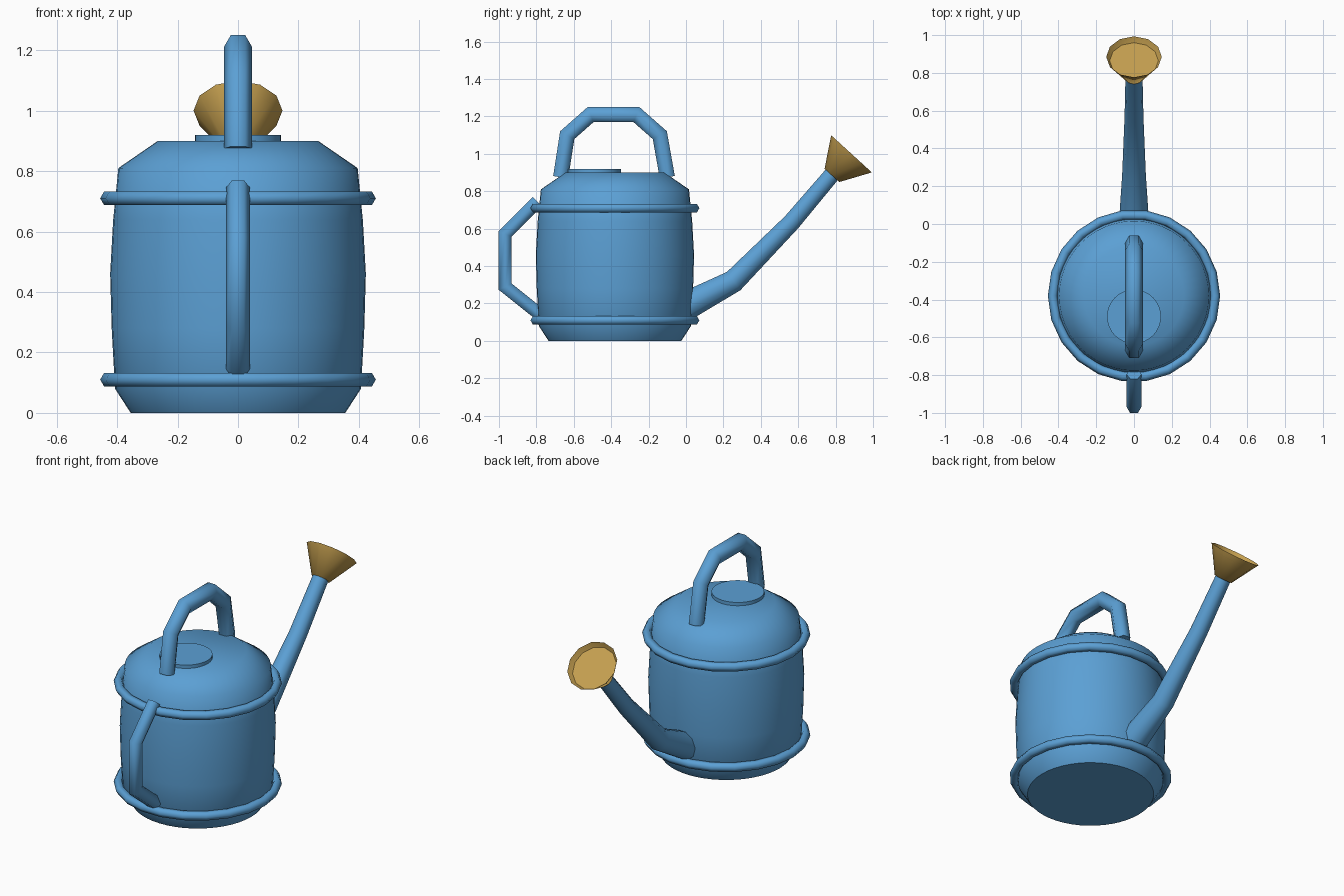
import bpy, math
from mathutils import Vector, Matrix

if "Cube" in bpy.data.objects:
    bpy.data.objects.remove(bpy.data.objects["Cube"])

CY = -0.38  # body centre in y


def material(name, rgb):
    m = bpy.data.materials.new(name)
    m.diffuse_color = (*rgb, 1)
    m.use_nodes = True
    m.node_tree.nodes["Principled BSDF"].inputs["Base Color"].default_value = m.diffuse_color
    return m


BLUE = material("blue_enamel", (0.105, 0.35, 0.66))
GOLD = material("brass", (0.56, 0.35, 0.08))


def make(name, verts, faces, mat, angle=65):
    me = bpy.data.meshes.new(name)
    me.from_pydata(verts, [], faces)
    me.materials.append(mat)
    ob = bpy.data.objects.new(name, me)
    bpy.context.collection.objects.link(ob)
    bpy.ops.object.select_all(action='DESELECT')
    ob.select_set(True)
    bpy.context.view_layer.objects.active = ob
    bpy.ops.object.shade_smooth_by_angle(angle=math.radians(angle))
    return ob


def loft(name, rings, mat, caps=(True, True), closed=False, angle=65):
    """Bridge equal rings of points into a skin, with optional end caps."""
    n, k = len(rings[0]), len(rings)
    verts = [p for r in rings for p in r]
    faces = []
    for i in range(k if closed else k - 1):
        a, b = i * n, (i + 1) % k * n
        faces += [(a + j, a + (j + 1) % n, b + (j + 1) % n, b + j) for j in range(n)]
    if caps[0] and not closed:
        faces.append(tuple(reversed(range(n))))
    if caps[1] and not closed:
        faces.append(tuple(range((k - 1) * n, k * n)))
    return make(name, verts, faces, mat, angle)


def lathe(name, profile, cy, n, mat, angle=65):
    rings = [[(r * math.cos(t), cy + r * math.sin(t), z)
              for t in (2 * math.pi * j / n for j in range(n))] for r, z in profile]
    return loft(name, rings, mat, angle=angle)


def tube(name, path, radii, sides, mat, caps=(True, True)):
    """Mitred tube along (y, z) points, with corners pointing to +x and -x."""
    pts = [Vector((0, y, z)) for y, z in path]
    rings = []
    for i, p in enumerate(pts):
        d0 = (p - pts[max(i - 1, 0)]).normalized()
        d1 = (pts[min(i + 1, len(pts) - 1)] - p).normalized()
        d = (d0 + d1).normalized()
        side = Vector((1, 0, 0))
        up = d.cross(side)
        ref = d1 if d1.length else d0
        stretch = 1 / max(d.dot(ref), 0.5)
        rings.append([p + radii[i] * (math.cos(t) * side + math.sin(t) * stretch * up)
                      for t in (2 * math.pi * j / sides for j in range(sides))])
    return loft(name, rings, mat, caps)


# Barrel with a sloped shoulder
lathe("body", [(0.355, 0), (0.407, 0.08), (0.418, 0.28), (0.423, 0.46),
               (0.413, 0.64), (0.396, 0.81), (0.265, 0.90)], CY, 48, BLUE, 50)

# Filler lid
lathe("lid", [(0.143, 0.88), (0.143, 0.92)], -0.49, 32, BLUE, 40)

# Two hoops with a hexagonal section
for name, z in (("lower_hoop", 0.11), ("upper_hoop", 0.71)):
    rings = []
    for i in range(22):
        a = 2 * math.pi * i / 22
        rings.append([((0.43 + 0.026 * math.cos(t)) * math.cos(a),
                       CY + (0.43 + 0.026 * math.cos(t)) * math.sin(a),
                       z + 0.026 * math.sin(t))
                      for t in (math.pi * j / 3 for j in range(6))])
    loft(name, rings, BLUE, closed=True)

# Handles
tube("top_handle", [(-0.67, 0.875), (-0.635, 1.10), (-0.51, 1.21),
                    (-0.265, 1.21), (-0.14, 1.10), (-0.10, 0.875)],
     [0.047] * 6, 6, BLUE)
tube("back_handle", [(-0.795, 0.745), (-0.967, 0.572), (-0.967, 0.29), (-0.785, 0.145)],
     [0.04] * 4, 6, BLUE)

# Tapered spout
tube("spout", [(-0.04, 0.165), (0.255, 0.32), (0.565, 0.635), (0.785, 0.895)],
     [0.083, 0.063, 0.050, 0.045], 10, BLUE)

# Flared sprinkler rose with a slightly sunken plate
start, end = Vector((0.78, 0.885)), Vector((0.885, 1.0))
axis = (end - start).normalized()
tube("rose", [start, end], [0.053, 0.147], 12, GOLD, caps=(True, False))
plate = end - axis * 0.03
tube("rose_plate", [plate - axis * 0.008, plate], [0.123, 0.129], 12, GOLD)
